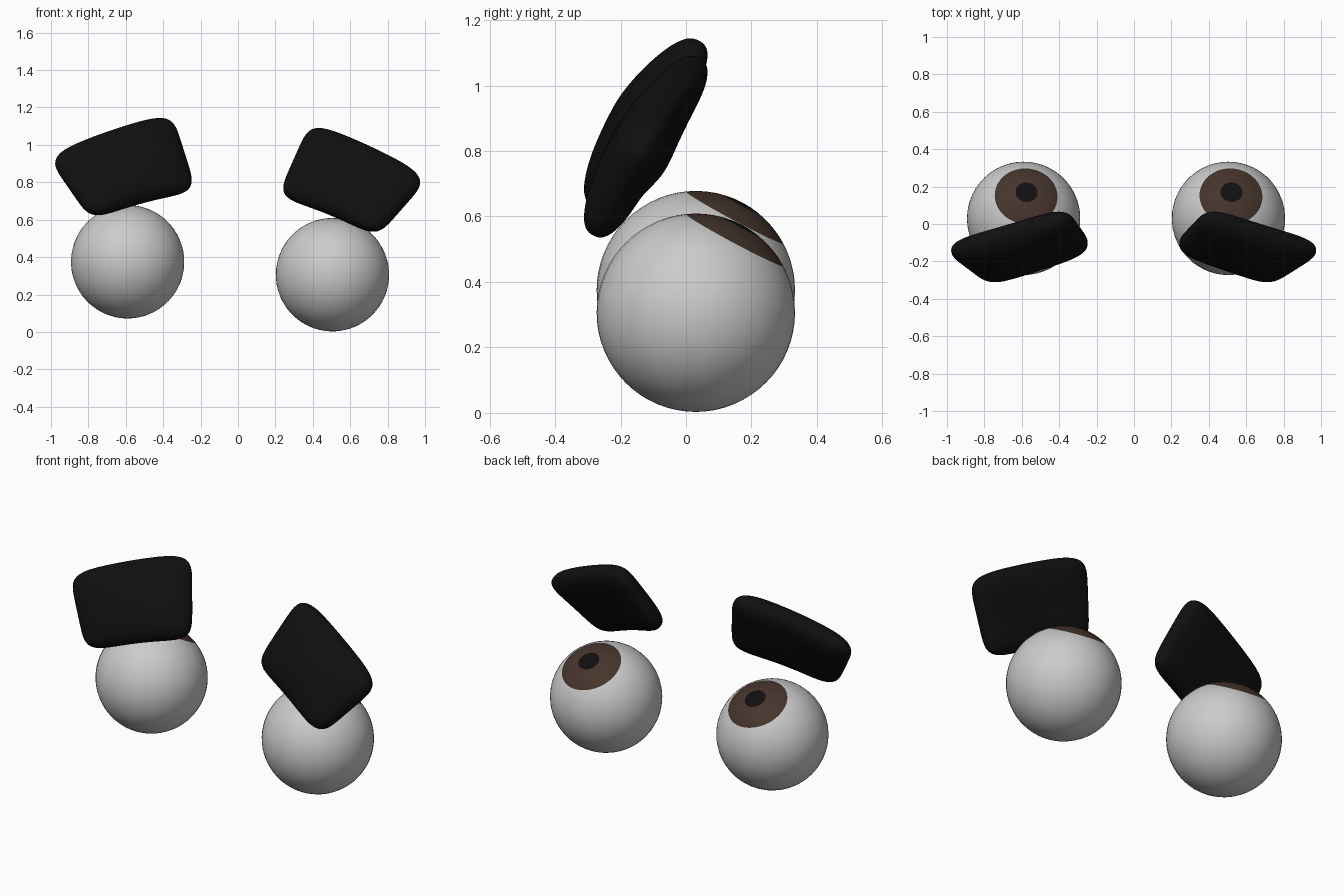
import bpy, bmesh, math
from mathutils import Vector

if "Cube" in bpy.data.objects:
    bpy.data.objects.remove(bpy.data.objects["Cube"])


def material(name, rgb):
    m = bpy.data.materials.new(name)
    m.diffuse_color = (*rgb, 1)
    m.use_nodes = True
    m.node_tree.nodes["Principled BSDF"].inputs["Base Color"].default_value = m.diffuse_color
    return m


white = material("white", (0.8, 0.8, 0.8))
brown = material("iris_brown", (0.06, 0.035, 0.025))
black = material("black", (0.005, 0.005, 0.005))


def finish(name, bm, mats):
    mesh = bpy.data.meshes.new(name)
    bmesh.ops.recalc_face_normals(bm, faces=bm.faces)
    for f in bm.faces:
        f.smooth = True
    bm.to_mesh(mesh)
    bm.free()
    for m in mats:
        mesh.materials.append(m)
    ob = bpy.data.objects.new(name, mesh)
    bpy.context.collection.objects.link(ob)
    return ob


# Eyeball with iris and pupil as caps around the pole it looks along
def eye(name, centre, radius=0.303):
    bm = bmesh.new()
    bmesh.ops.create_uvsphere(bm, u_segments=48, v_segments=32, radius=radius)
    for f in bm.faces:
        angle = math.degrees(f.calc_center_median().angle(Vector((0, 0, 1))))
        f.material_index = 2 if angle < 11.2 else 1 if angle < 33.5 else 0
    ob = finish(name, bm, [white, brown, black])
    ob.location = centre
    ob.rotation_mode = 'QUATERNION'
    ob.rotation_quaternion = Vector((0.053, 0.47, 0.88)).to_track_quat('Z', 'Y')


# Brow: rounded cushion stretched over four corners
# (outer top, outer bottom, inner bottom, inner top)
def brow(name, corners, half_thick=0.085):
    pts = [Vector(c) for c in corners]
    mid = sum(pts, Vector()) / 4
    A, B, C, D = [mid + (p - mid) * 1.08 for p in pts]
    normal = (C + D - A - B).cross(A + D - B - C).normalized()
    if normal.y > 0:
        normal.negate()
    bm = bmesh.new()
    bmesh.ops.create_cube(bm, size=2)
    bmesh.ops.subdivide_edges(bm, edges=bm.edges[:], cuts=19, use_grid_fill=True)
    for v in bm.verts:
        a, b, c = v.co
        rim = (abs(a) ** 6 + abs(b) ** 6) ** (1 / 6)
        s = (rim ** 2.5 + abs(c) ** 2.5) ** (-1 / 2.5)
        a, b, c = a * s, b * s, c * s
        bottom = B.lerp(C, (a + 1) / 2)
        top = A.lerp(D, (a + 1) / 2)
        p = bottom.lerp(top, (b + 1) / 2)
        bulge = (1 - a * a) * (1 - b * b)
        v.co = p + normal * (c * half_thick + 0.02 * bulge) + Vector((0, 0, 0.02 * (1 - a * a)))
    finish(name, bm, [black])


eye("left_eye", (-0.59, 0.03, 0.375))
eye("right_eye", (0.505, 0.03, 0.306))
brow("left_brow", [(-0.985, -0.13, 0.93), (-0.77, -0.29, 0.62), (-0.25, -0.12, 0.76), (-0.37, 0.05, 1.14)])
brow("right_brow", [(0.985, -0.13, 0.82), (0.73, -0.29, 0.53), (0.24, -0.12, 0.73), (0.40, 0.05, 1.09)])
